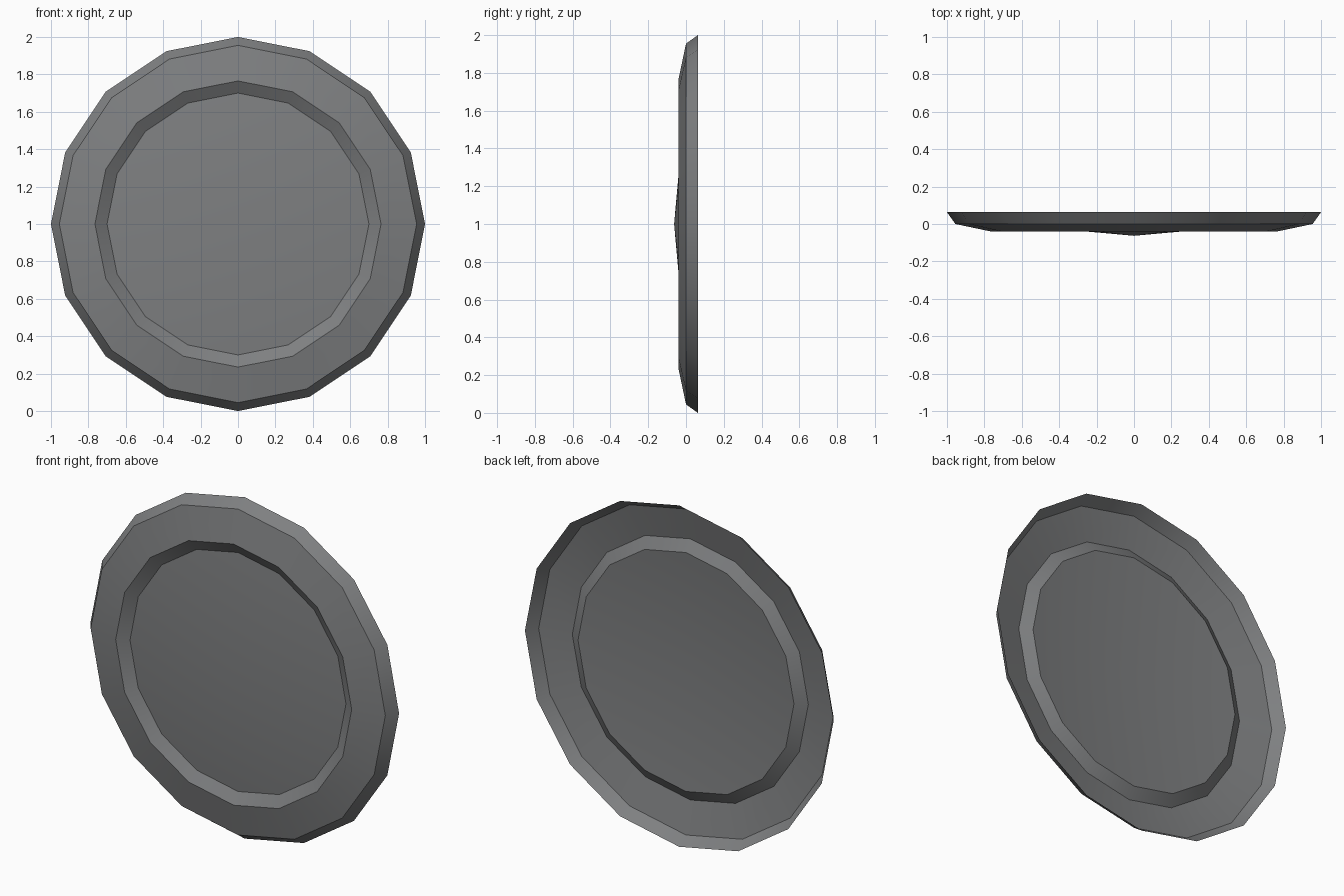
import bpy, bmesh, math

if "Cube" in bpy.data.objects:
    bpy.data.objects.remove(bpy.data.objects["Cube"])

SIDES = 16
# (radius, y) profile from the outer rim to the groove foot
PROFILE = [(1.0, 0.063), (0.955, 0.0), (0.765, -0.04), (0.70, 0.0)]
APEX_Y = -0.063

grey = bpy.data.materials.new("dark grey")
grey.diffuse_color = (0.21, 0.215, 0.22, 1)
grey.use_nodes = True
grey.node_tree.nodes["Principled BSDF"].inputs["Base Color"].default_value = grey.diffuse_color

bm = bmesh.new()

# concentric rings around the y axis
rings = []
for r, y in PROFILE:
    rings.append([bm.verts.new((r * math.sin(2 * math.pi * i / SIDES), y,
                                1 + r * math.cos(2 * math.pi * i / SIDES)))
                  for i in range(SIDES)])

# rim, sloping band and groove wall, as one thin open shell
for a, b in zip(rings, rings[1:]):
    for i in range(SIDES):
        j = (i + 1) % SIDES
        bm.faces.new((a[i], a[j], b[j], b[i]))

# shallow cone in the centre
apex = bm.verts.new((0, APEX_Y, 1))
for i in range(SIDES):
    bm.faces.new((rings[-1][i], rings[-1][(i + 1) % SIDES], apex))

# make every face point to the front
bm.normal_update()
for f in bm.faces:
    if f.normal.y > 0:
        f.normal_flip()

mesh = bpy.data.meshes.new("round_dish")
bm.to_mesh(mesh)
bm.free()
mesh.materials.append(grey)
dish = bpy.data.objects.new("round_dish", mesh)
bpy.context.collection.objects.link(dish)

# smooth around the rings, crisp between them
bpy.context.view_layer.objects.active = dish
dish.select_set(True)
bpy.ops.object.shade_smooth_by_angle(angle=math.radians(30))
